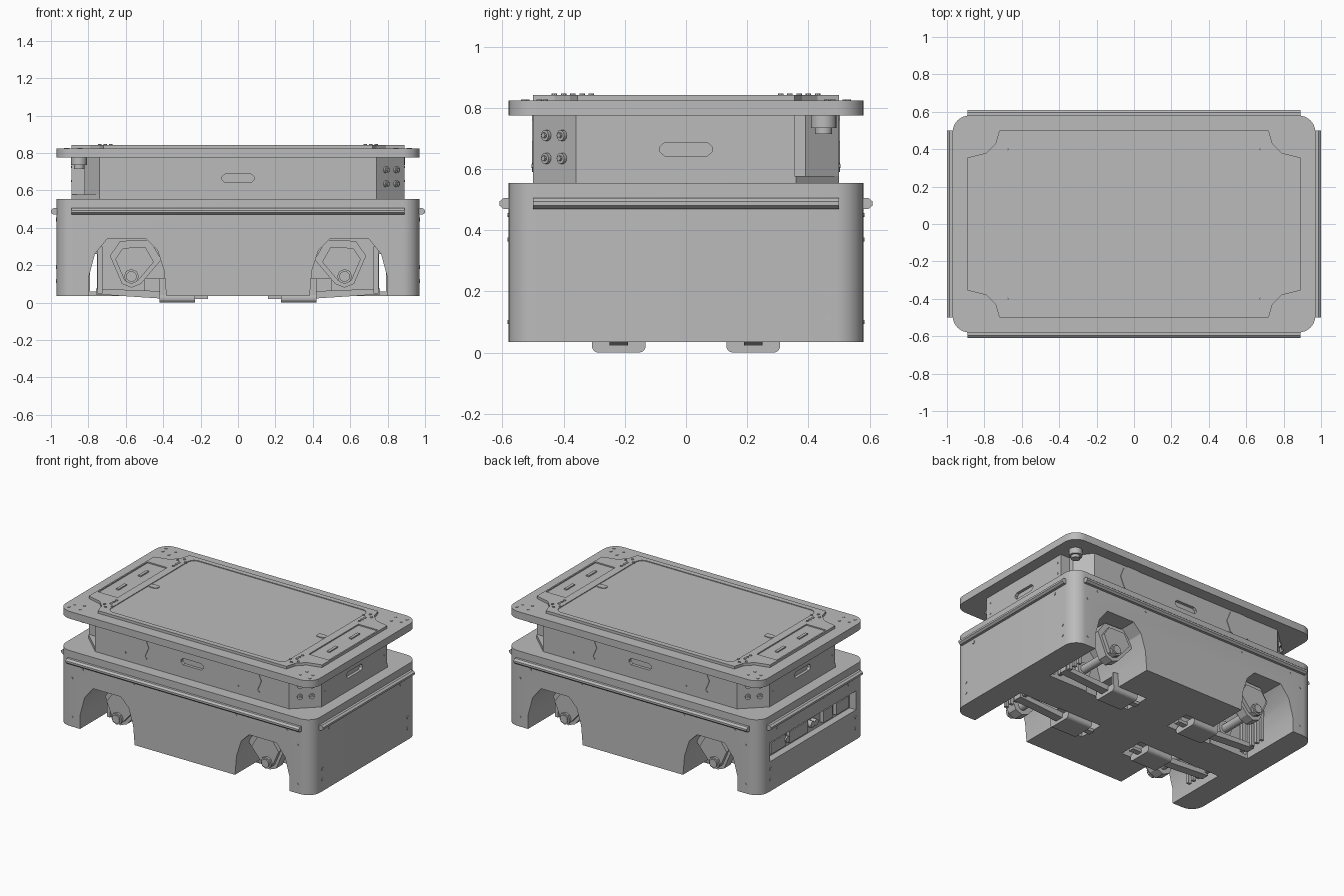
import bpy, bmesh, math
from mathutils import Vector, Matrix

if "Cube" in bpy.data.objects:
    bpy.data.objects.remove(bpy.data.objects["Cube"], do_unlink=True)

grey = bpy.data.materials.new("plain grey")
grey.use_nodes = True
GREY = (0.5, 0.5, 0.5, 1)
grey.diffuse_color = GREY
grey.node_tree.nodes["Principled BSDF"].inputs["Base Color"].default_value = GREY

SIDES = (-1, 1)
CORNERS = [(sx, sy) for sx in SIDES for sy in SIDES]


def finish(name, bm):
    bmesh.ops.recalc_face_normals(bm, faces=bm.faces)
    mesh = bpy.data.meshes.new(name)
    bm.to_mesh(mesh)
    bm.free()
    mesh.materials.append(grey)
    ob = bpy.data.objects.new(name, mesh)
    bpy.context.scene.collection.objects.link(ob)
    return ob


def prism(name, pts, axis, lo, hi):
    """Extrude a 2D outline along an axis."""
    place = {"x": lambda u, v, w: (w, u, v),
             "y": lambda u, v, w: (u, w, v),
             "z": lambda u, v, w: (u, v, w)}[axis]
    bm = bmesh.new()
    rings = [[bm.verts.new(place(u, v, w)) for u, v in pts] for w in (lo, hi)]
    bm.faces.new(rings[0])
    bm.faces.new(rings[1])
    for i in range(len(pts)):
        j = (i + 1) % len(pts)
        bm.faces.new((rings[0][i], rings[0][j], rings[1][j], rings[1][i]))
    return finish(name, bm)


def box(name, x, y, z):
    return prism(name, rect(*x, *y), "z", *z)


def rect(x0, x1, y0, y1):
    return [(x0, y0), (x1, y0), (x1, y1), (x0, y1)]


def rounded(hx, hy, r, n=8):
    pts = []
    for k, (sx, sy) in enumerate(((1, 1), (-1, 1), (-1, -1), (1, -1))):
        for i in range(n + 1):
            a = math.pi / 2 * (k + i / n)
            pts.append((sx * (hx - r) + r * math.cos(a), sy * (hy - r) + r * math.sin(a)))
    return pts


def shifted(pts, du, dv):
    return [(u + du, v + dv) for u, v in pts]


def rod(name, p, q, r, n=20):
    """Cylinder between two points."""
    p, q = Vector(p), Vector(q)
    bm = bmesh.new()
    turn = (q - p).to_track_quat("Z", "Y").to_matrix().to_4x4()
    bmesh.ops.create_cone(bm, cap_ends=True, segments=n, radius1=r, radius2=r,
                          depth=(q - p).length,
                          matrix=Matrix.Translation((p + q) / 2) @ turn)
    return finish(name, bm)


def cut(ob, cutter):
    """Subtract the cutter and bake the result."""
    mod = ob.modifiers.new("cut", "BOOLEAN")
    mod.operation, mod.solver, mod.object = "DIFFERENCE", "EXACT", cutter
    bpy.context.view_layer.update()
    deps = bpy.context.evaluated_depsgraph_get()
    mesh = bpy.data.meshes.new_from_object(ob.evaluated_get(deps))
    ob.modifiers.clear()
    ob.data = mesh
    bpy.data.objects.remove(cutter, do_unlink=True)


def smooth(ob):
    bpy.ops.object.select_all(action="DESELECT")
    ob.select_set(True)
    bpy.context.view_layer.objects.active = ob
    bpy.ops.object.shade_smooth_by_angle(angle=math.radians(25))


# Lower body with four wheel wells
body = prism("lower_body", rounded(0.97, 0.58, 0.09), "z", 0.035, 0.555)
arch = [(0.80, 0.0), (0.80, 0.13), (0.765, 0.26), (0.70, 0.34), (0.49, 0.34),
        (0.43, 0.28), (0.395, 0.17), (0.38, 0.0)]
for sx, sy in CORNERS:
    cut(body, prism("well", [(sx * x, z) for x, z in arch], "y", sy * 0.14, sy * 0.7))
    cut(body, box("slot", (sx * 0.16, sx * 0.5), (sy * 0.13, sy * 0.31), (0, 0.13)))
for sx in SIDES:
    cut(body, box("tunnel", (sx * 0.755, sx * 0.79), (-0.2, 0.2), (0.06, 0.26)))

# Service window on the -x end, with its ports
cut(body, box("window", (-1.1, -0.92), (-0.47, 0.47), (0.24, 0.37)))
smooth(body)
for y, w in ((-0.36, 0.07), (-0.2, 0.05), (0.12, 0.1), (0.34, 0.08)):
    box("port_block", (-0.945, -0.91), (y - w, y + w), (0.265, 0.345))
for y in (-0.06, -0.02, 0.25):
    rod("port_socket", (-0.91, y, 0.305), (-0.955, y, 0.305), 0.022)

# Bumper rails around the body
for s in SIDES:
    for name, axis, base, half in (("long_bumper", "x", 0.575, 0.89), ("end_bumper", "y", 0.965, 0.5)):
        rail = [(0, 0.47), (0.022, 0.47), (0.035, 0.481), (0.035, 0.494), (0.022, 0.505), (0, 0.505)]
        prism(name, [(s * (base + d), z) for d, z in rail], axis, -half, half)

# Wheel stations
hub = [(0.685, 0.25), (0.63, 0.33), (0.47, 0.335), (0.41, 0.23), (0.52, 0.10),
       (0.57, 0.08), (0.62, 0.10)]
inner = [(0.57 + (x - 0.57) * 0.75, 0.12 + (z - 0.1) * 0.75) for x, z in hub]
for sx, sy in CORNERS:
    prism("wheel_bracket", [(sx * x, z) for x, z in hub], "y", sy * 0.40, sy * 0.47)
    prism("wheel_bracket_face", [(sx * x, z) for x, z in inner], "y", sy * 0.46, sy * 0.495)
    smooth(rod("axle", (sx * 0.57, sy * 0.16, 0.14), (sx * 0.57, sy * 0.52, 0.14), 0.028))
    smooth(rod("axle_collar", (sx * 0.57, sy * 0.17, 0.14), (sx * 0.57, sy * 0.20, 0.14), 0.05))
    smooth(rod("axle_cap", (sx * 0.57, sy * 0.49, 0.14), (sx * 0.57, sy * 0.51, 0.14), 0.04, 8))
    prism("swing_arm", [(sx * x, z) for x, z in ((0.76, 0.045), (0.76, 0.075), (0.38, 0.06), (0.38, 0.02))],
          "y", sy * 0.19, sy * 0.25)
    prism("foot_block", shifted(rounded(0.088, 0.025, 0.022, 4), sy * 0.22, 0.025), "x", sx * 0.23, sx * 0.42)
    for side in (0.14, 0.29):
        box("foot_cheek", (sx * 0.25, sx * 0.42), (sy * side, sy * (side + 0.015)), (0.02, 0.13))
    box("foot_tongue", (sx * 0.16, sx * 0.24), (sy * 0.2, sy * 0.24), (0.02, 0.04))
    for i in range(5):
        y = 0.16 + i * 0.045
        box("well_rib", (sx * 0.725, sx * 0.75), (sy * y, sy * (y + 0.02)), (0.05, 0.30))

# Upper body: two chamfered corners, two notched corners for scanners
chamfer = [(0.74, -0.5), (0.89, -0.36)]
notch = [(0.89, 0.355), (0.82, 0.355), (0.82, 0.39), (0.74, 0.5)]
half = chamfer + notch
upper = prism("upper_body", half + [(-x, -y) for x, y in half], "z", 0.578, 0.78)
cham4 = chamfer + [(x, -y) for x, y in reversed(chamfer)]
cham4 += [(-x, -y) for x, y in cham4]
prism("upper_base", cham4, "z", 0.55, 0.578)

# Recessed grip slots on all four sides
grip = [(-0.085, -0.008), (-0.07, -0.022), (0.07, -0.022), (0.085, -0.008),
        (0.085, 0.008), (0.07, 0.022), (-0.07, 0.022), (-0.085, 0.008)]
for s in SIDES:
    cut(upper, prism("grip", shifted(grip, 0, 0.665), "y", s * 0.48, s * 0.6))
    cut(upper, prism("grip", shifted(grip, 0, 0.665), "x", s * 0.87, s * 1.0))

# Eight-sided covers on the long sides
for sx, sy in CORNERS:
    bm_rod = rod("round_cover", (sx * 0.43, sy * 0.495, 0.69), (sx * 0.43, sy * 0.504, 0.69), 0.1, 8)
    for dx in (-0.08, 0.08):
        rod("cover_screw", (sx * 0.43 + dx, sy * 0.495, 0.61), (sx * 0.43 + dx, sy * 0.505, 0.61), 0.007, 8)

# Connectors on the chamfers, scanners in the notches
out = Vector((0.14, -0.15, 0)).normalized()
for s in SIDES:
    for x, y in ((0.79, -0.453), (0.845, -0.402)):
        for z in (0.635, 0.71):
            p = Vector((x * s, y * s, z))
            smooth(rod("connector", p - out * s * 0.01, p + out * s * 0.012, 0.018, 12))
            smooth(rod("connector_pin", p, p + out * s * 0.02, 0.009, 8))
    smooth(rod("scanner", (s * 0.85, s * 0.45, 0.735), (s * 0.85, s * 0.45, 0.78), 0.042))
    smooth(rod("scanner_head", (s * 0.85, s * 0.45, 0.715), (s * 0.85, s * 0.45, 0.74), 0.028))

# Deck slab and raised cover with concave corners
deck = prism("deck", rounded(0.97, 0.58, 0.09), "z", 0.775, 0.825)
smooth(deck)
bite = [(0.72, 0.5), (0.74, 0.43), (0.79, 0.38), (0.89, 0.355)]
q = bite + [(x, -y) for x, y in reversed(bite)]
cover = prism("deck_cover", q + [(-x, -y) for x, y in q], "z", 0.82, 0.843)
cut(cover, prism("panel_recess", rounded(0.675, 0.465, 0.05), "z", 0.838, 0.9))
for s in SIDES:
    cut(cover, box("hatch_recess", (s * 0.73, s * 0.88), (-0.27, 0.27), (0.835, 0.9)))
    prism("panel_tab", shifted(rounded(0.033, 0.022, 0.018, 4), s * 0.64, 0), "z", 0.836, 0.843)
    for y in (-0.12, 0.12):
        box("hatch_bar", (s * 0.795, s * 0.815), (y - 0.045, y + 0.045), (0.83, 0.843))

# Bolt heads on deck and body
for sx, sy in CORNERS:
    for x, y in ((0.68, 0.40), (0.71, 0.37), (0.74, 0.40), (0.71, 0.43), (0.71, 0.31), (0.71, 0.34)):
        rod("cover_bolt", (sx * x, sy * y, 0.83), (sx * x, sy * y, 0.847), 0.009, 8)
    for x, y in ((0.84, 0.52), (0.85, 0.46), (0.91, 0.48), (0.92, 0.53)):
        rod("deck_bolt", (sx * x, sy * y, 0.82), (sx * x, sy * y, 0.828), 0.009, 8)
    for x, z in ((0.78, 0.45), (0.39, 0.45), (0.86, 0.37), (0.86, 0.1)):
        rod("side_bolt", (sx * x, sy * 0.575, z), (sx * x, sy * 0.583, z), 0.007, 8)
    for y, z in ((0.465, 0.19), (0.465, 0.115), (0.39, 0.445)):
        rod("end_bolt", (sx * 0.965, sy * y, z), (sx * 0.974, sy * y, z), 0.011, 8)
    for y, z in ((0.325, 0.65), (0.325, 0.725)):
        rod("upper_bolt", (sx * 0.885, sy * y, z), (sx * 0.894, sy * y, z), 0.006, 8)
